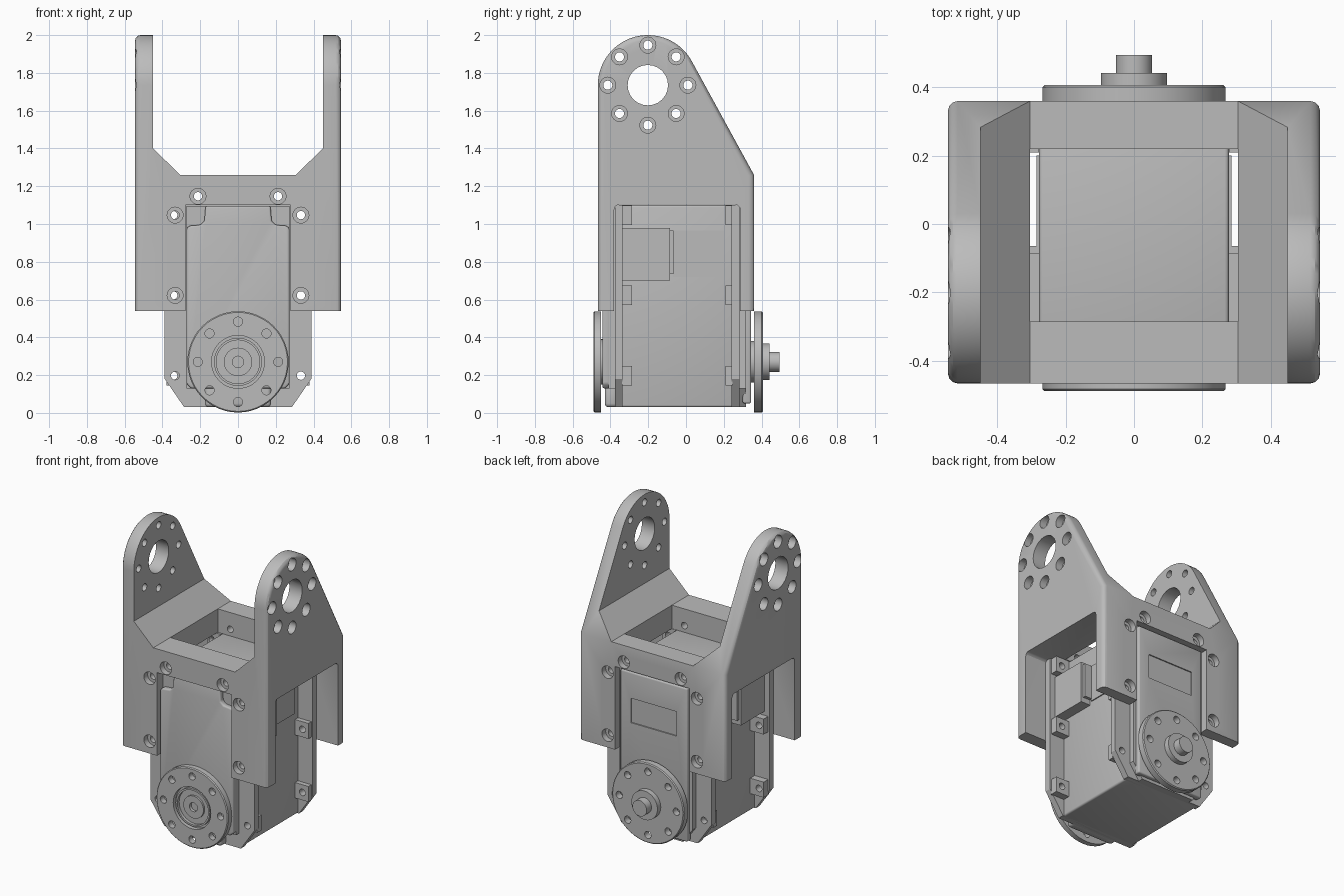
import bpy, bmesh, math
from mathutils import Matrix, Vector

if "Cube" in bpy.data.objects:
    bpy.data.objects.remove(bpy.data.objects["Cube"])

metal = bpy.data.materials.new("plain_grey")
metal.use_nodes = True
GREY = (0.5, 0.5, 0.5, 1)
metal.diffuse_color = GREY
metal.node_tree.nodes["Principled BSDF"].inputs["Base Color"].default_value = GREY


def finish(name, bm):
    bmesh.ops.recalc_face_normals(bm, faces=bm.faces)
    mesh = bpy.data.meshes.new(name)
    bm.to_mesh(mesh)
    bm.free()
    mesh.materials.append(metal)
    obj = bpy.data.objects.new(name, mesh)
    bpy.context.scene.collection.objects.link(obj)
    return obj


def prism(name, pts, axis, a, b, bevel=0, edge_rule=lambda e: True, segments=3):
    """Extrude a (y, z) outline along x, or an (x, z) outline along y."""
    bm = bmesh.new()
    place = (lambda p: (a, *p)) if axis == "x" else (lambda p: (p[0], a, p[1]))
    face = bm.faces.new([bm.verts.new(place(p)) for p in pts])
    out = bmesh.ops.extrude_face_region(bm, geom=[face])
    shift = Vector((b - a, 0, 0) if axis == "x" else (0, b - a, 0))
    bmesh.ops.translate(bm, vec=shift, verts=[g for g in out["geom"] if isinstance(g, bmesh.types.BMVert)])
    if bevel:
        edges = [e for e in bm.edges if edge_rule(e)]
        bmesh.ops.bevel(bm, geom=edges, offset=bevel, segments=segments, profile=0.5, affect="EDGES")
    return finish(name, bm)


def box(name, x, y, z, bevel=0, **kw):
    pts = [(x[0], z[0]), (x[1], z[0]), (x[1], z[1]), (x[0], z[1])]
    return prism(name, pts, "y", *y, bevel=bevel, **kw)


def cylinders(name, spots, axis, spans, radius):
    """Disjoint cylinders along an axis, used for drilling."""
    bm = bmesh.new()
    turn = Matrix.Rotation(math.pi / 2, 4, "Y" if axis == "x" else "X")
    for u, v in spots:
        for a, b in spans:
            mid = (a + b) / 2
            at = (mid, u, v) if axis == "x" else (u, mid, v)
            bmesh.ops.create_cone(bm, cap_ends=True, segments=24, radius1=radius, radius2=radius,
                                  depth=b - a, matrix=Matrix.Translation(at) @ turn)
    return finish(name, bm)


def lathe(name, profile):
    """Spin an (r, y) profile about the horn axis."""
    bm = bmesh.new()
    verts = [bm.verts.new((r, y, AXLE)) for r, y in profile]
    edges = [bm.edges.new(pair) for pair in zip(verts, verts[1:])]
    bmesh.ops.spin(bm, geom=verts + edges, cent=(0, 0, AXLE), axis=(0, 1, 0),
                   angle=math.tau, steps=48)
    bmesh.ops.remove_doubles(bm, verts=bm.verts, dist=0.0005)
    return finish(name, bm)


def cut(obj, *cutters):
    bpy.context.view_layer.objects.active = obj
    for cutter in cutters:
        mod = obj.modifiers.new("cut", "BOOLEAN")
        mod.operation, mod.solver, mod.object = "DIFFERENCE", "EXACT", cutter
        bpy.ops.object.modifier_apply(modifier=mod.name)
        bpy.data.objects.remove(cutter)


def ring(u, v, r):
    return [(u + r * math.cos(i * math.pi / 4), v + r * math.sin(i * math.pi / 4)) for i in range(8)]


def mirrored(pts):
    return pts + [(-x, z) for x, z in reversed(pts)]


AXLE = 0.27
HALF = 0.545
FRONT, BACK = -0.467, 0.36
EYE_Y, EYE_Z, EYE_R = -0.202, 1.735, 0.265

# Bracket: side outline with round head and tangent slope, extruded across
dy, dz = BACK - EYE_Y, 1.26 - EYE_Z
start = math.atan2(dz, dy) + math.acos(EYE_R / math.hypot(dy, dz))
arc = [start + (math.pi - start) * i / 28 for i in range(29)]
outline = [(FRONT, 0.54), (BACK, 0.54), (BACK, 1.26)]
outline += [(EYE_Y + EYE_R * math.cos(t), EYE_Z + EYE_R * math.sin(t)) for t in arc]
bracket = prism("bracket", outline, "x", -HALF, HALF, 0.028,
                lambda e: abs(e.verts[0].co.x - e.verts[1].co.x) < 0.01
                and any(v.co.z > 0.6 for v in e.verts))

# Fork gap, end slots, side windows and top opening
cut(bracket,
    prism("fork_gap", mirrored([(0.305, 1.26), (0.45, 1.4), (0.45, 2.2)]), "y", -1, 1),
    box("end_slot", (-0.277, 0.277), (-1, 1), (0.4, 1.1)),
    box("side_window", (-1, 1), (-0.38, 0.287), (0.4, 1.102), 0.025,
        edge_rule=lambda e: all(v.co.z > 1 for v in e.verts) and abs(e.verts[0].co.x - e.verts[1].co.x) > 1),
    box("top_opening", (-0.305, 0.305), (-0.285, 0.22), (1, 1.5)))

# Bracket holes with counterbores
eye_ring = ring(EYE_Y, EYE_Z, 0.212)
bolts = [(s * x, z) for s in (-1, 1) for x, z in ((0.212, 1.147), (0.333, 1.047), (0.333, 0.622))]
cut(bracket,
    cylinders("eye", [(EYE_Y, EYE_Z)], "x", [(-1, 1)], 0.107),
    cylinders("eye_counterbores", eye_ring, "x", [(-1, -0.495), (0.495, 1)], 0.042),
    cylinders("eye_bolts", eye_ring, "x", [(-1, 1)], 0.024),
    cylinders("bolt_counterbores", bolts, "y", [(-1, FRONT + 0.04), (BACK - 0.04, 1)], 0.042),
    cylinders("bolt_holes", bolts, "y", [(-1, 1)], 0.022))

# Motor case
box("motor_case", (-0.278, 0.278), (-0.375, 0.28), (0.03, 1.1), 0.012)
box("front_lip", (-0.175, 0.175), (-0.43, -0.36), (0.03, 0.16), 0.02)
box("front_base", (-0.272, 0.272), (-0.41, -0.37), (0.13, 1.095))
cover_shape = mirrored([(0.25, 0.13), (0.273, 0.155), (0.273, 0.975), (0.26, 0.99), (0.2, 0.995),
                        (0.178, 1.015), (0.172, 1.095)])
prism("front_cover", cover_shape, "y", -0.443, -0.4, 0.01)
back_shape = mirrored([(0.2, 0.03), (0.272, 0.13), (0.272, 1.097)])
prism("back_base", back_shape, "y", 0.27, 0.318)
back_cover = box("back_cover", (-0.25, 0.25), (0.3, 0.345), (0.05, 1.085), 0.01)
cut(back_cover, box("label_recess", (-0.17, 0.17), (0.337, 0.4), (0.745, 0.91)))

# Mounting flanges and nut bosses
flange_holes = [(s * 0.333, z) for s in (-1, 1) for z in (0.197, 0.622, 1.047)]
flange_shape = mirrored([(0.285, 0.03), (0.388, 0.18), (0.388, 1.1)])
for end, plate, boss in (("front", (-0.377, -0.335), (-0.34, -0.287)),
                         ("back", (0.242, 0.284), (0.21, 0.245))):
    flange = prism(end + "_flange", flange_shape, "y", *plate)
    cut(flange, cylinders("flange_drill", flange_holes, "y", [(-1, 1)], 0.022))
    for x, z in flange_holes:
        nut_boss = box(end + "_nut_boss", (x - 0.055, x + 0.045), boss, (z - 0.052, z + 0.052))
        if x < 0:
            nut_boss.location.x = 0.01
        cut(nut_boss, cylinders("boss_drill", [(x - (0.01 if x < 0 else 0), z)], "y", [(-1, 1)], 0.022))

# Side connectors
for side, s in (("left", 1), ("right", -1)):
    for part, reach, y, z in (("connector", 0.35, (-0.335, -0.085), (0.7, 0.98)),
                              ("connector_step", 0.335, (-0.09, -0.065), (0.735, 0.965)),
                              ("connector_plate", 0.285, (-0.07, 0.2), (0.72, 0.965))):
        box(side + "_" + part, sorted((s * 0.27, s * reach)), y, z)

# Output horns
front_horn = lathe("front_horn", [
    (0, -0.455), (0.03, -0.455), (0.03, -0.475), (0.075, -0.475), (0.075, -0.462), (0.115, -0.462),
    (0.115, -0.482), (0.127, -0.482), (0.127, -0.462), (0.14, -0.462), (0.14, -0.49),
    (0.262, -0.49), (0.268, -0.484), (0.268, -0.449), (0.12, -0.449), (0.12, -0.43), (0, -0.43)])
back_horn = lathe("back_horn", [
    (0, 0.495), (0.053, 0.495), (0.053, 0.443), (0.097, 0.443), (0.097, 0.407), (0.262, 0.407),
    (0.268, 0.401), (0.268, 0.361), (0.11, 0.361), (0.11, 0.33), (0, 0.33)])
for horn in (front_horn, back_horn):
    cut(horn, cylinders("horn_drill", ring(0, AXLE, 0.213), "y", [(-1, 1)], 0.024))

# Smooth shading on curved faces, sharp edges kept
bpy.ops.object.select_all(action="DESELECT")
for obj in bpy.context.scene.objects:
    if obj.type == "MESH" and metal.name in obj.data.materials:
        obj.select_set(True)
        bpy.context.view_layer.objects.active = obj
bpy.ops.object.shade_smooth_by_angle(angle=math.radians(30))
